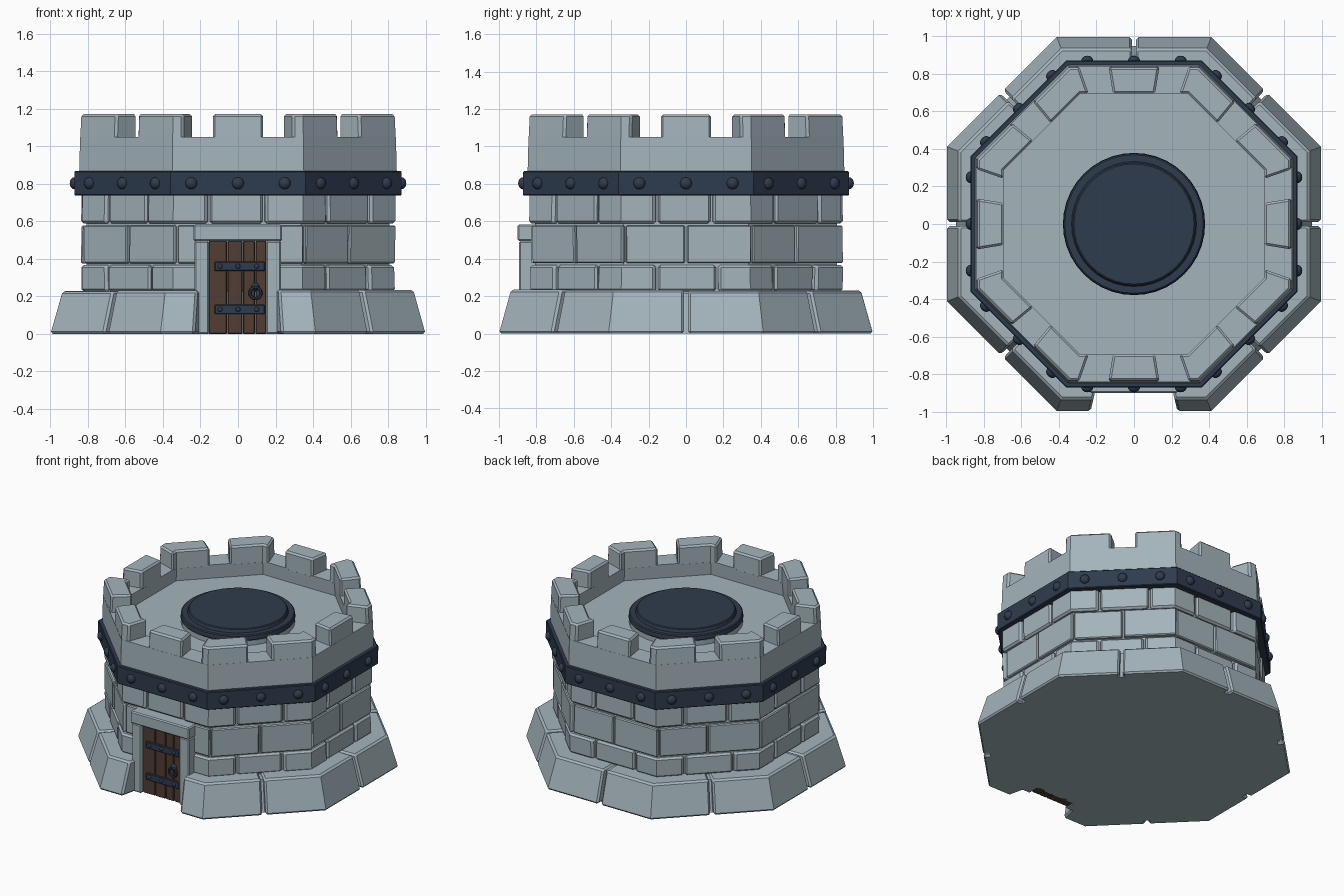
import bpy, bmesh, math, random
from mathutils import Matrix, Vector

if "Cube" in bpy.data.objects:
    bpy.data.objects.remove(bpy.data.objects["Cube"])

random.seed(4)
T = math.tan(math.pi / 8)
FRONT = 6                      # octagon side index facing -y


def mat(name, r, g, b):
    m = bpy.data.materials.new(name)
    m.diffuse_color = (r, g, b, 1)
    m.use_nodes = True
    m.node_tree.nodes["Principled BSDF"].inputs["Base Color"].default_value = m.diffuse_color
    return m


STONE = mat("pale stone", 0.37, 0.46, 0.50)
IRON = mat("dark iron", 0.028, 0.045, 0.075)
WOOD = mat("brown wood", 0.085, 0.048, 0.033)


def finish(bm, name, material, bevel=0.0, smooth=False):
    bmesh.ops.recalc_face_normals(bm, faces=bm.faces)
    me = bpy.data.meshes.new(name)
    bm.to_mesh(me)
    bm.free()
    me.materials.append(material)
    for p in me.polygons:
        p.use_smooth = smooth
    ob = bpy.data.objects.new(name, me)
    bpy.context.collection.objects.link(ob)
    if bevel:
        b = ob.modifiers.new("worn edges", 'BEVEL')
        b.width = bevel
        b.segments = 1
        b.limit_method = 'ANGLE'
        b.angle_limit = math.radians(50)
    return ob


def pt(u, a, z):
    """Point on an octagon of apothem a; whole u = side middle, half u = corner."""
    k = math.floor(u + 0.5)
    t = 2 * (u - k) * a * T
    c, s = math.cos(k * math.pi / 4), math.sin(k * math.pi / 4)
    return Vector((c * a - s * t, s * a + c * t, z))


def block(bm, u0, u1, a0, a1, inner, z0, z1):
    """Stone following the octagon from u0 to u1, leaning from a0 to a1."""
    us, c = [u0], math.floor(u0 + 0.5) + 0.5
    while c < u1 - 1e-4:
        if c > u0 + 1e-4:
            us.append(c)
        c += 1
    us.append(u1)
    rows = [[bm.verts.new(pt(u, a, z)) for a, z in
             ((a0, z0), (a1, z1), (inner, z1), (inner, z0))] for u in us]
    for r, q in zip(rows, rows[1:]):
        for i in range(4):
            j = (i + 1) % 4
            bm.faces.new((r[i], r[j], q[j], q[i]))
    bm.faces.new(rows[0])
    bm.faces.new(rows[-1])


def ring(name, profile, material, bevel=0.0):
    """Closed octagonal ring from an (apothem, z) profile."""
    bm = bmesh.new()
    rows = [[bm.verts.new(pt(k + 0.5, a, z)) for a, z in profile] for k in range(8)]
    n = len(profile)
    for k in range(8):
        r, q = rows[k], rows[(k + 1) % 8]
        for i in range(n):
            j = (i + 1) % n
            bm.faces.new((r[i], r[j], q[j], q[i]))
    return finish(bm, name, material, bevel)


def box(bm, x0, x1, y0, y1, z0, z1):
    m = Matrix.Translation(((x0 + x1) / 2, (y0 + y1) / 2, (z0 + z1) / 2)) \
        @ Matrix.Diagonal((x1 - x0, y1 - y0, z1 - z0, 1))
    bmesh.ops.create_cube(bm, size=1, matrix=m)


def dome(bm, loc, r, ang, flat=0.7):
    m = Matrix.Translation(loc) @ Matrix.Rotation(ang, 4, 'Z') @ Matrix.Diagonal((flat, 1, 1, 1))
    bmesh.ops.create_uvsphere(bm, u_segments=12, v_segments=8, radius=r, matrix=m)


def disc(name, r0, r1, z0, z1, material, bevel=0.0):
    bm = bmesh.new()
    bmesh.ops.create_cone(bm, cap_ends=True, segments=40, radius1=r0, radius2=r1, depth=z1 - z0,
                          matrix=Matrix.Translation((0, 0, (z0 + z1) / 2)))
    return finish(bm, name, material, bevel)


# Solid inner tower with the roof floor on top
bm = bmesh.new()
lo, hi = ([bm.verts.new(pt(k + 0.5, 0.808, z)) for k in range(8)] for z in (0, 0.95))
bm.faces.new(lo)
bm.faces.new(hi)
for k in range(8):
    bm.faces.new((lo[k], lo[k - 1], hi[k - 1], hi[k]))
finish(bm, "tower_core", STONE)

# Sloped foundation: filler behind the joints, then corner stones open at the door
bm = bmesh.new()
block(bm, FRONT + 0.3, FRONT + 7.7, 0.95, 0.895, 0.78, 0, 0.215)
finish(bm, "foundation_filler", STONE)
bm = bmesh.new()
for k in range(8):
    u0, u1 = k + 0.014, k + 1 - 0.014
    if k == FRONT:
        u0 = k + 0.28
    if k == FRONT - 1:
        u1 = k + 1 - 0.28
    block(bm, u0, u1, 1.0, 0.935, 0.78, 0, 0.232 + random.uniform(-0.006, 0.003))
finish(bm, "foundation_stones", STONE, 0.012)

# Three courses of wall stones with staggered joints
g = 0.009
for n, (z0, z1) in enumerate(((0.225, 0.366), (0.376, 0.578), (0.588, 0.75))):
    bm = bmesh.new()
    for k in range(8):
        if n == 1:
            spans = ((k - 0.48, k), (k, k + 0.52))
        else:
            d = 0.23 + random.uniform(-0.03, 0.03)
            spans = ((k - 0.23, k + d), (k + d, k + 0.77))
        for a, b in spans:
            o = 0.833 + random.uniform(-0.006, 0.006)
            block(bm, a + g, b - g, o, o + random.uniform(-0.005, 0.005), 0.76, z0, z1)
    finish(bm, f"wall_course_{n + 1}", STONE, 0.013)

# Parapet with merlons: one on each straight side, one round each corner
ring("parapet", [(0.85, 0.74), (0.842, 1.05), (0.695, 1.05), (0.705, 0.90), (0.705, 0.74)], STONE)
bm = bmesh.new()
for k in range(8):
    if k % 2 == 0:
        spans = ((k - 0.195, k + 0.195), (k + 0.42, k + 0.885))
    else:
        spans = ((k + 0.115, k + 0.58),)
    for a, b in spans:
        block(bm, a, b, 0.842, 0.835, 0.695, 1.03, 1.172)
finish(bm, "merlons", STONE, 0.012)

# Iron band with rivets
ring("iron_band", [(0.872, 0.737), (0.872, 0.868), (0.80, 0.868), (0.80, 0.737)], IRON, 0.005)
bm = bmesh.new()
for k in range(8):
    for u in (-0.345, 0, 0.345):
        dome(bm, pt(k + u, 0.872, 0.803), 0.032, k * math.pi / 4, 0.8)
finish(bm, "band_rivets", IRON, smooth=True)

# Round hatch on the roof
disc("hatch_stone_base", 0.375, 0.375, 0.94, 0.985, STONE)
disc("hatch_rim", 0.38, 0.375, 0.985, 1.025, IRON, 0.006)
disc("hatch_lid", 0.335, 0.325, 1.02, 1.05, IRON, 0.005)

# Door frame
bm = bmesh.new()
box(bm, -0.232, -0.155, -0.892, -0.78, 0, 0.495)
box(bm, 0.15, 0.23, -0.892, -0.78, 0, 0.495)
box(bm, -0.238, 0.235, -0.90, -0.78, 0.495, 0.582)
finish(bm, "door_frame", STONE, 0.008)

# Plank door
bm = bmesh.new()
edges = (-0.157, -0.057, 0.025, 0.092, 0.152)
for x0, x1 in zip(edges, edges[1:]):
    box(bm, x0 + 0.002, x1 - 0.002, -0.868, -0.79, 0.0, 0.496)
finish(bm, "door_planks", WOOD, 0.004)

# Door straps, nails and ring handle
bm = bmesh.new()
for z in (0.13, 0.36):
    box(bm, -0.125, 0.143, -0.88, -0.85, z - 0.025, z + 0.025)
finish(bm, "door_straps", IRON, 0.004)
bm = bmesh.new()
for z in (0.13, 0.36):
    for x in (-0.095, 0.0, 0.1):
        dome(bm, (x, -0.88, z), 0.013, math.pi / 2)
dome(bm, (0.093, -0.87, 0.25), 0.022, math.pi / 2)
finish(bm, "door_nails", IRON, smooth=True)
bpy.ops.mesh.primitive_torus_add(major_radius=0.03, minor_radius=0.008, major_segments=20,
                                 minor_segments=6, location=(0.093, -0.882, 0.218),
                                 rotation=(math.pi / 2, 0, 0))
handle = bpy.context.object
handle.name = "door_ring_handle"
handle.data.materials.append(IRON)
